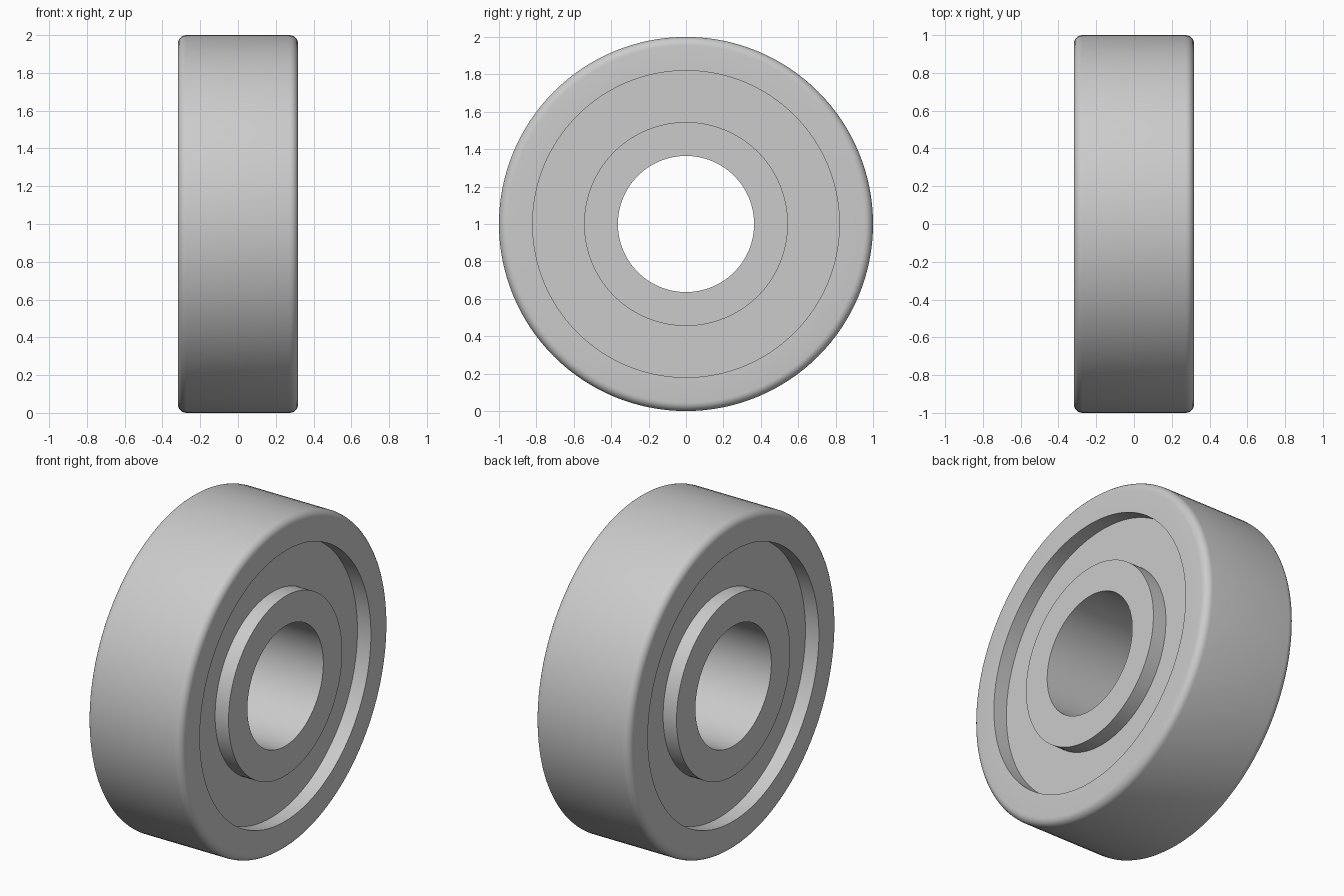
import bpy, bmesh, math
from mathutils import Matrix, Vector

cube = bpy.data.objects.get("Cube")
if cube:
    bpy.data.objects.remove(cube, do_unlink=True)

STEPS = 128
HALF_WIDTH = 0.318
SEAL_HALF = HALF_WIDTH - 0.09
BORE, INNER, OUTER, RIM = 0.364, 0.545, 0.82, 1.0
FILLET = 0.045

steel = bpy.data.materials.new("light grey steel")
steel.use_nodes = True
grey = (0.6, 0.6, 0.6, 1)
steel.diffuse_color = grey
steel.node_tree.nodes["Principled BSDF"].inputs["Base Color"].default_value = grey


def ring(name, profile):
    """Revolve a closed (x, radius) profile around the x axis."""
    bm = bmesh.new()
    loops = []
    for i in range(STEPS):
        turn = Matrix.Rotation(2 * math.pi * i / STEPS, 3, "X")
        loops.append([bm.verts.new(turn @ Vector((x, 0, r))) for x, r in profile])
    n = len(profile)
    for i in range(STEPS):
        a, b = loops[i], loops[(i + 1) % STEPS]
        for j in range(n):
            k = (j + 1) % n
            bm.faces.new((a[j], a[k], b[k], b[j]))
    bmesh.ops.recalc_face_normals(bm, faces=bm.faces)
    mesh = bpy.data.meshes.new(name)
    bm.to_mesh(mesh)
    bm.free()
    mesh.materials.append(steel)
    obj = bpy.data.objects.new(name, mesh)
    obj.location.z = RIM
    bpy.context.collection.objects.link(obj)
    bpy.ops.object.select_all(action="DESELECT")
    obj.select_set(True)
    bpy.context.view_layer.objects.active = obj
    bpy.ops.object.shade_smooth_by_angle(angle=math.radians(30))


def band(half, low, high):
    return [(-half, low), (half, low), (half, high), (-half, high)]


# Outer race with rounded rim edges
arc = [math.radians(15 * i) for i in range(7)]
corner = [(HALF_WIDTH - FILLET + FILLET * math.cos(a),
           RIM - FILLET + FILLET * math.sin(a)) for a in arc]
ring("outer_race", [(-HALF_WIDTH, OUTER), (HALF_WIDTH, OUTER)] + corner
     + [(-x, r) for x, r in reversed(corner)])

# Inner race around the bore
ring("inner_race", band(HALF_WIDTH, BORE, INNER))

# Recessed seal filling the gap between the races
ring("seal", band(SEAL_HALF, INNER, OUTER))
